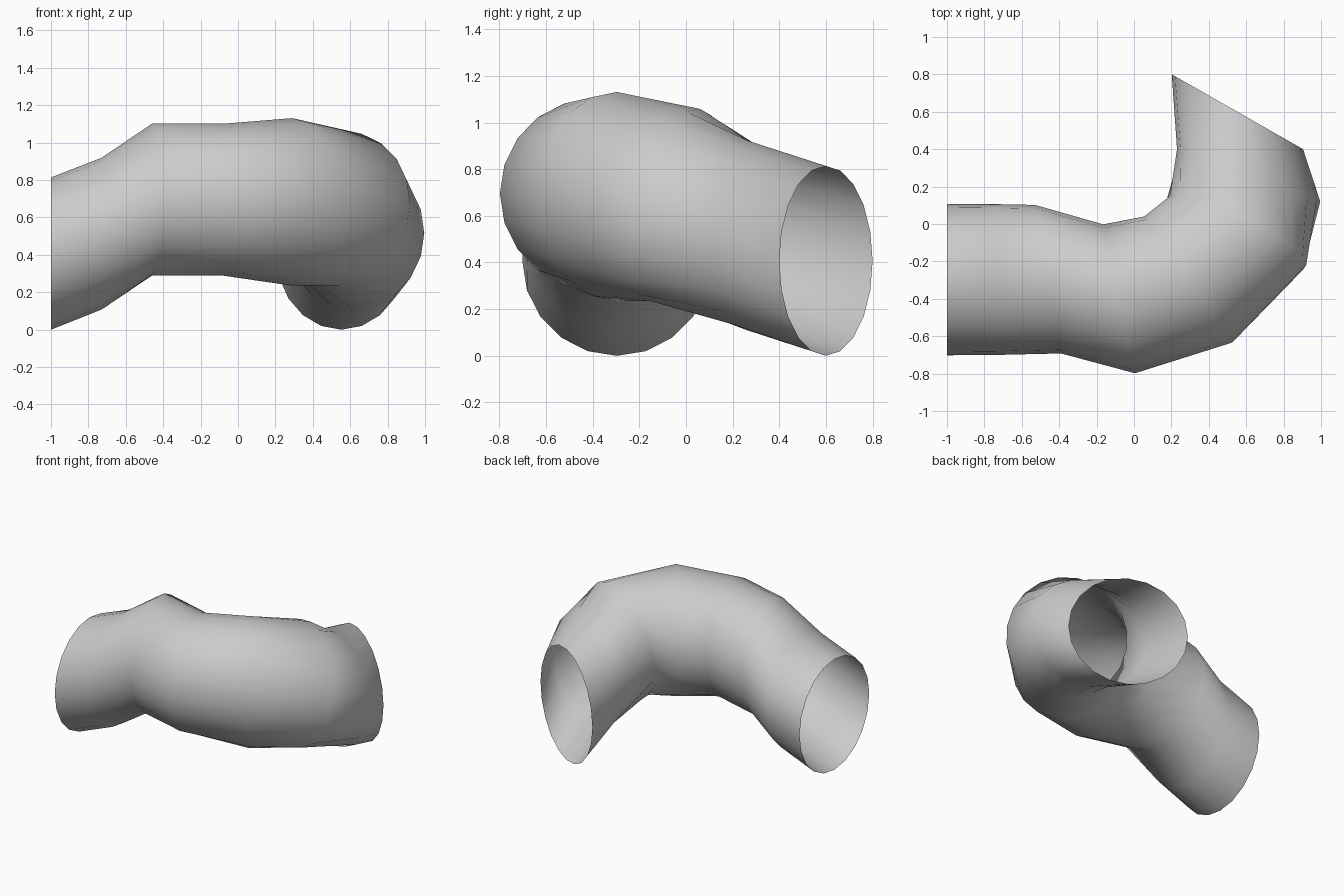
import bpy, bmesh, math
from mathutils import Vector

if "Cube" in bpy.data.objects:
    bpy.data.objects.remove(bpy.data.objects["Cube"])

SIDES = 20

# Cross-sections along the bend: centre, vector to outer side, vector to top
sections = [
    ((-1.00, -0.297, 0.407), (0.00, -0.405, 0), (0, 0, 0.407)),
    ((-0.73, -0.297, 0.513), (0.00, -0.403, 0), (0, 0, 0.406)),
    ((-0.46, -0.295, 0.695), (0.07, -0.397, 0), (0, 0, 0.406)),
    ((-0.08, -0.400, 0.695), (0.085, -0.398, 0), (0, 0, 0.406)),
    ((0.29, -0.297, 0.683), (0.235, -0.337, 0), (0, 0, 0.448)),
    ((0.547, -0.048, 0.647), (0.355, -0.198, -0.10), (0.115, 0.05, 0.40)),
    ((0.613, 0.26, 0.517), (0.383, -0.14, 0), (0, 0, 0.407)),
    ((0.553, 0.60, 0.407), (0.351, -0.20, 0), (0, 0, 0.407)),
]

# Open pipe: one ring per section, skinned with quads
bm = bmesh.new()
rings = []
for centre, outer, up in sections:
    c, o, u = Vector(centre), Vector(outer), Vector(up)
    angles = [2 * math.pi * i / SIDES for i in range(SIDES)]
    rings.append([bm.verts.new(c + o * math.cos(a) + u * math.sin(a)) for a in angles])

for a, b in zip(rings, rings[1:]):
    for i in range(SIDES):
        j = (i + 1) % SIDES
        bm.faces.new((a[i], b[i], b[j], a[j])).smooth = True

mesh = bpy.data.meshes.new("bent_pipe")
bm.normal_update()
# Point the surface outward
face = bm.faces[:][0]
if face.normal.dot(face.calc_center_median() - Vector(sections[0][0])) < 0:
    bmesh.ops.reverse_faces(bm, faces=bm.faces[:])
bm.to_mesh(mesh)
bm.free()
pipe = bpy.data.objects.new("bent_pipe", mesh)
bpy.context.collection.objects.link(pipe)
